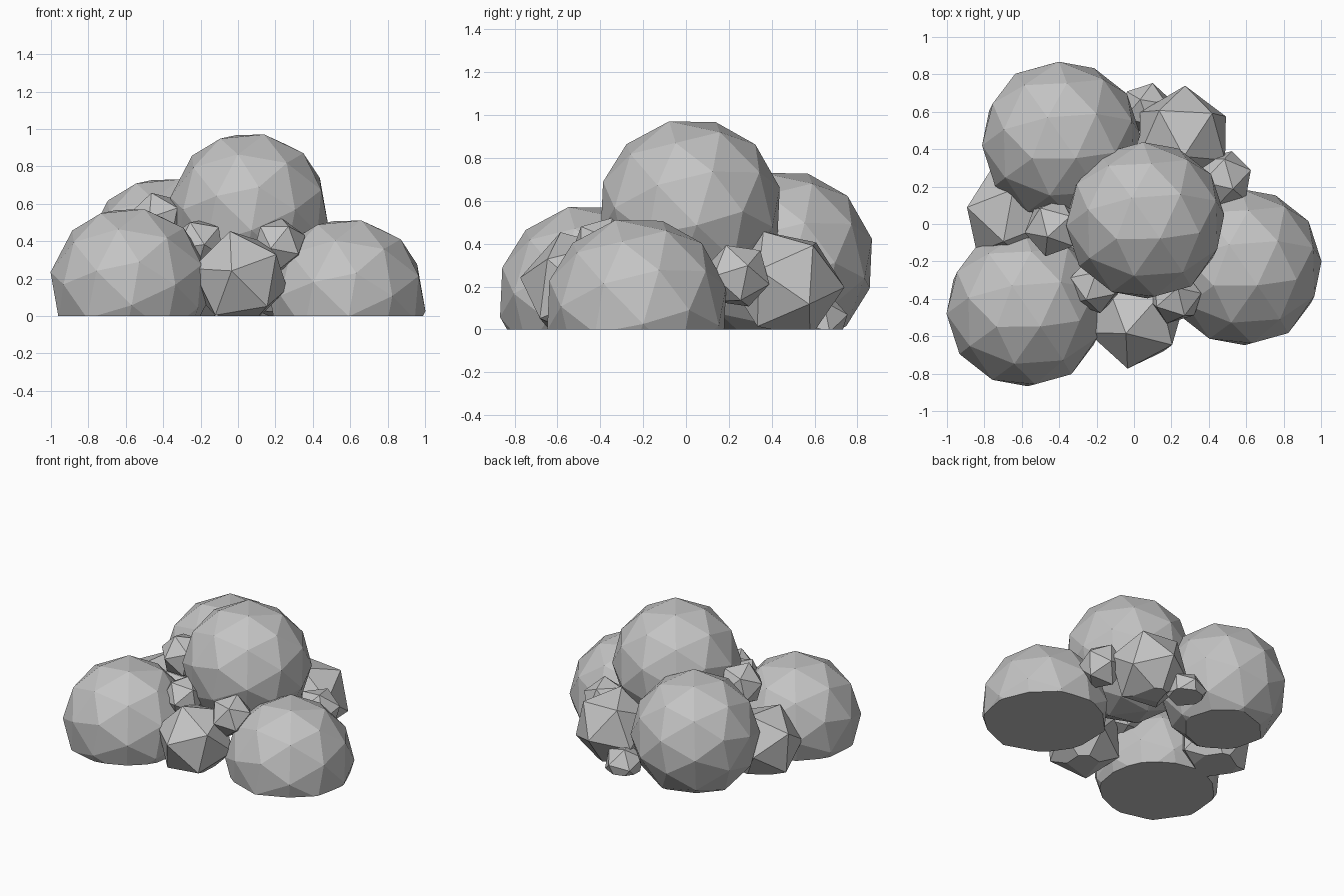
import bpy, bmesh, math
from mathutils import Matrix, Vector

cube = bpy.data.objects.get("Cube")
if cube:
    bpy.data.objects.remove(cube, do_unlink=True)

# Single stone colour
stone = bpy.data.materials.new("grey_stone")
stone.use_nodes = True
colour = (0.55, 0.55, 0.55, 1)
stone.diffuse_color = colour
stone.node_tree.nodes["Principled BSDF"].inputs["Base Color"].default_value = colour


def rock(name, centre, radius, detail, pole, spin):
    """Faceted stone, with one vertex along pole, cut flat at the ground."""
    bm = bmesh.new()
    bmesh.ops.create_icosphere(bm, subdivisions=detail, radius=radius)
    tilt = Vector((0, 0, 1)).rotation_difference(Vector(pole)).to_matrix().to_4x4()
    turn = Matrix.Rotation(math.radians(spin), 4, 'Z')
    bm.transform(Matrix.Translation(centre) @ tilt @ turn)
    cut = bmesh.ops.bisect_plane(bm, geom=bm.verts[:] + bm.edges[:] + bm.faces[:],
                                 plane_co=(0, 0, 0), plane_no=(0, 0, -1), clear_outer=True)
    rim = [e for e in cut["geom_cut"] if isinstance(e, bmesh.types.BMEdge)]
    if rim:
        bmesh.ops.contextual_create(bm, geom=rim)
    bmesh.ops.recalc_face_normals(bm, faces=bm.faces[:])
    mesh = bpy.data.meshes.new(name)
    bm.to_mesh(mesh)
    bm.free()
    mesh.materials.append(stone)
    bpy.context.collection.objects.link(bpy.data.objects.new(name, mesh))


# Large boulders share one orientation
for name, centre in {
    "top_boulder": (0.06, 0.02, 0.56),
    "front_right_boulder": (-0.58, -0.45, 0.16),
    "left_boulder": (0.58, -0.23, 0.10),
    "back_boulder": (-0.39, 0.45, 0.32),
}.items():
    rock(name, centre, 0.43, 2, (-0.155, -0.1, 0.39), -1)

# Medium stones around the base
rock("front_stone", (0.01, -0.51, 0.2), 0.27, 1, (-0.16, -0.95, 0.15), 90)
rock("right_stone", (-0.66, 0.05, 0.18), 0.27, 1, (-0.35, 0.9, 0), 90)
rock("back_stone", (0.26, 0.47, 0.21), 0.27, 1, (0.05, 1, -0.05), 90)

# Small stones filling the gaps
rock("back_pebble", (0.07, 0.62, 0.04), 0.14, 1, (0.2, 0.9, 0.2), 20)
rock("left_pebble", (0.48, 0.24, 0.25), 0.16, 1, (0.9, 0.3, 0.3), 10)
rock("front_left_pebble", (0.22, -0.39, 0.38), 0.15, 1, (0.3, -0.6, 0.6), 30)
rock("front_right_pebble", (-0.21, -0.33, 0.38), 0.15, 1, (-0.3, -0.5, 0.8), 0)
rock("upper_right_pebble", (-0.43, -0.02, 0.51), 0.16, 1, (-0.2, -0.3, 0.9), 40)
